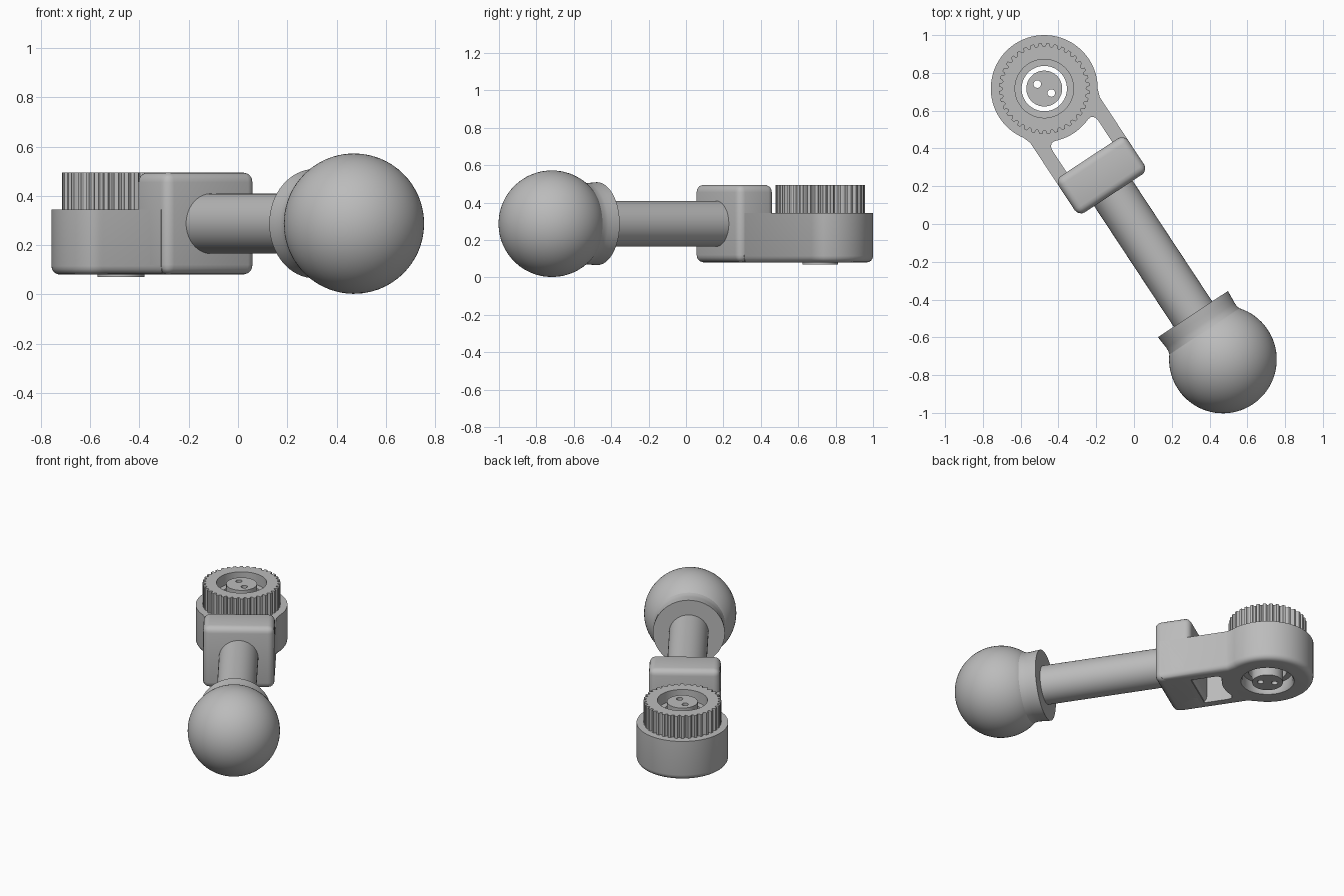
import bpy
import bmesh
import math
from mathutils import Matrix, Vector

cube = bpy.data.objects.get("Cube")
if cube:
    bpy.data.objects.remove(cube, do_unlink=True)

grey = bpy.data.materials.new("plain grey")
grey.use_nodes = True
COLOUR = (0.5, 0.5, 0.5, 1)
grey.diffuse_color = COLOUR
grey.node_tree.nodes["Principled BSDF"].inputs["Base Color"].default_value = COLOUR

# Everything is built along local x, from the ring to the ball, then placed
AXIS_Z = 0.287
BALL_R = 0.285
BALL_X = 1.718
RING_R = 0.283
HALF_W = 0.22
BASE_Z, BASE_TOP, KNOB_TOP = 0.08, 0.345, 0.495
PLACE = Matrix.Translation((-0.475, 0.717, 0)) @ Matrix.Rotation(math.radians(-56.6), 4, "Z")
ALONG_X = Matrix.Translation((0, 0, AXIS_Z)) @ Matrix.Rotation(math.pi / 2, 4, "Y")


def make(name, bm):
    bmesh.ops.recalc_face_normals(bm, faces=bm.faces[:])
    mesh = bpy.data.meshes.new(name)
    bm.to_mesh(mesh)
    bm.free()
    mesh.materials.append(grey)
    obj = bpy.data.objects.new(name, mesh)
    bpy.context.collection.objects.link(obj)
    return obj


def lathe(name, profile, sides=64, matrix=None):
    """Turn (radius, height) points around z; ends are capped."""
    bm = bmesh.new()
    rings = []
    for r, h in profile:
        rings.append([bm.verts.new((r * math.cos(math.tau * i / sides),
                                    r * math.sin(math.tau * i / sides), h))
                      for i in range(sides)])
    for a, b in zip(rings, rings[1:]):
        for i in range(sides):
            j = (i + 1) % sides
            bm.faces.new((a[i], a[j], b[j], b[i]))
    bm.faces.new(rings[0][::-1])
    bm.faces.new(rings[-1])
    if matrix:
        bm.transform(matrix)
    return make(name, bm)


def extrude(name, outline, z0, z1, bottom_round=0):
    bm = bmesh.new()
    face = bm.faces.new([bm.verts.new((x, y, z0)) for x, y in outline])
    edges = list(face.edges)
    top = bmesh.ops.extrude_face_region(bm, geom=[face], use_keep_orig=True)["geom"]
    bmesh.ops.translate(bm, vec=(0, 0, z1 - z0),
                        verts=[v for v in top if isinstance(v, bmesh.types.BMVert)])
    bmesh.ops.recalc_face_normals(bm, faces=bm.faces[:])
    if bottom_round:
        bmesh.ops.bevel(bm, geom=edges, offset=bottom_round, offset_type="OFFSET",
                        segments=4, profile=0.5, affect="EDGES")
    return make(name, bm)


def apply(obj, mod):
    with bpy.context.temp_override(object=obj, active_object=obj, selected_objects=[obj]):
        bpy.ops.object.modifier_apply(modifier=mod.name)


def cut(obj, cutter):
    cutter.hide_render = True
    mod = obj.modifiers.new("cut", "BOOLEAN")
    mod.operation = "DIFFERENCE"
    mod.solver = "EXACT"
    mod.object = cutter
    apply(obj, mod)


def polar(r, degrees):
    a = math.radians(degrees)
    return (r * math.cos(a), r * math.sin(a))


# Ring with two arms running into the block
outline = [polar(RING_R, a) for a in range(56, 305, 4)]
outline += [(0.2, -HALF_W), (0.63, -HALF_W), (0.63, HALF_W), (0.2, HALF_W)]
ring_body = extrude("ring_body", outline, BASE_Z, BASE_TOP, 0.035)

# Slot between the arms, following the round of the ring
side = [(0.262, 0.125), (0.275, 0.14), (0.30, 0.145), (0.45, 0.145)]
slot_outline = [polar(RING_R, a) for a in range(-22, 23, 4)] + side
slot_outline += [(x, -y) for x, y in reversed(side)]
slot_cutter = extrude("slot_cutter", slot_outline, 0, 0.45)

# Ridged knob
TEETH = 36
knob_outline = []
for i in range(TEETH):
    for step, r in ((0, 0.24), (0.4, 0.24), (0.52, 0.226), (0.7, 0.221), (0.88, 0.226)):
        knob_outline.append(polar(r, 360 * (i + step) / TEETH))
knob = extrude("ridged_knob", knob_outline, BASE_TOP, KNOB_TOP)

# Bore through ring and knob, wider at both mouths
bore_cutter = lathe("bore_cutter", [(0.165, 0.05), (0.165, 0.08), (0.156, 0.095), (0.155, 0.15),
                                    (0.12, 0.151), (0.12, 0.42), (0.155, 0.421), (0.155, 0.55)])
cut(ring_body, slot_cutter)
cut(ring_body, bore_cutter)
cut(knob, bore_cutter)

# Centre pin with two small holes
pin = lathe("centre_pin", [(0.095, 0.07), (0.095, 0.485)], 48)
cutters = [slot_cutter, bore_cutter]
for s in (-1, 1):
    hole = lathe("pin_hole_cutter", [(0.02, 0), (0.02, 0.6)], 20,
                 Matrix.Translation((s * 0.04, s * 0.018, 0)))
    cut(pin, hole)
    cutters.append(hole)
for c in cutters:
    bpy.data.objects.remove(c, do_unlink=True)

# Rounded block
bm = bmesh.new()
bmesh.ops.create_cube(bm, size=1)
bm.transform(Matrix.Translation((0.55, 0, (BASE_Z + KNOB_TOP) / 2))
             @ Matrix.Diagonal((0.23, 2 * HALF_W, KNOB_TOP - BASE_Z, 1)))
bmesh.ops.bevel(bm, geom=bm.edges[:], offset=0.04, segments=4, profile=0.5, affect="EDGES")
block = make("rounded_block", bm)

# Shaft
shaft = lathe("shaft", [(0.122, 0.6), (0.122, 1.5)], 48, ALONG_X)

# Ball with a short collar where the shaft enters
profile = [(0.222, 1.43), (0.219, 1.47), (0.216, 1.50), (0.217, 1.52), (0.222, 1.54)]
for i in range(29):
    a = math.radians(128 - i * 127 / 28)
    profile.append((BALL_R * math.sin(a), BALL_X + BALL_R * math.cos(a)))
ball = lathe("ball_and_collar", profile, 64, ALONG_X)

# Place the parts and smooth the curved faces
for obj in (ring_body, knob, pin, block, shaft, ball):
    obj.data.transform(PLACE)
    bpy.ops.object.select_all(action="DESELECT")
    obj.select_set(True)
    bpy.context.view_layer.objects.active = obj
    bpy.ops.object.shade_smooth_by_angle(angle=math.radians(30))
